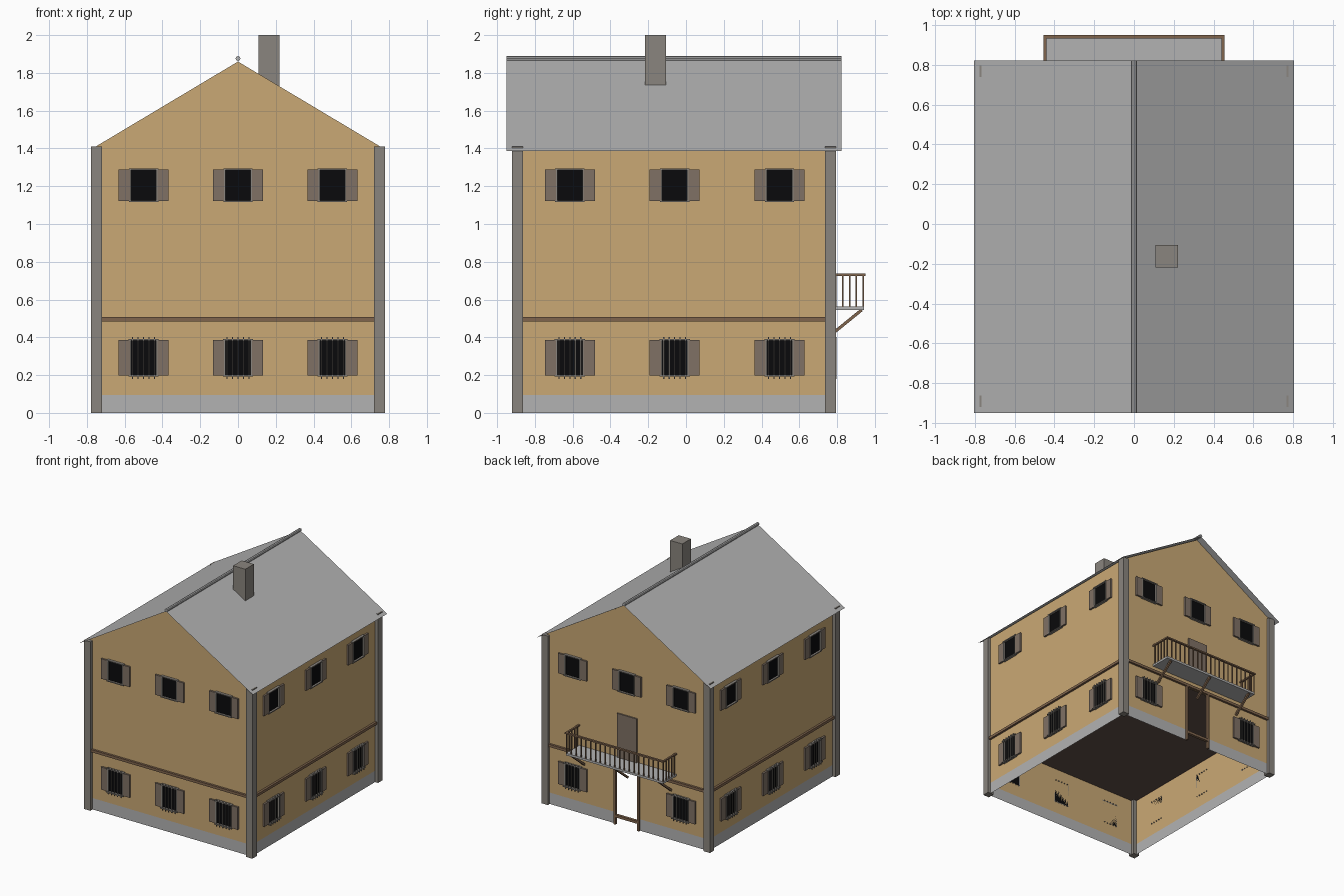
import bpy, bmesh, math
from mathutils import Vector

if "Cube" in bpy.data.objects:
    bpy.data.objects.remove(bpy.data.objects["Cube"])


def mat(name, r, g, b):
    m = bpy.data.materials.new(name)
    m.diffuse_color = (r, g, b, 1)
    m.use_nodes = True
    m.node_tree.nodes["Principled BSDF"].inputs["Base Color"].default_value = m.diffuse_color
    return m


TAN = mat("ochre plaster", .59, .395, .178)
GREY = mat("light grey", .45, .45, .45)
STONE = mat("stone grey", .255, .235, .21)
SHUT = mat("shutter brown", .215, .165, .13)
WOOD = mat("wood brown", .216, .13, .075)
BLACK = mat("dark glass", .003, .003, .0035)
FLOOR = mat("floor brown", .12, .08, .066)
parts = {}

# Walls as local frames: origin, sideways direction, outward normal, half width
WX, Y0, Y1, MID = .75, -.89, .77, -.06
WALLS = {
    "front": (Vector((0, Y0, 0)), Vector((1, 0, 0)), Vector((0, -1, 0)), .75),
    "right": (Vector((WX, MID, 0)), Vector((0, 1, 0)), Vector((1, 0, 0)), .83),
    "back": (Vector((0, Y1, 0)), Vector((-1, 0, 0)), Vector((0, 1, 0)), .75),
    "left": (Vector((-WX, MID, 0)), Vector((0, -1, 0)), Vector((-1, 0, 0)), .83),
}


def bm_for(name, m):
    if name not in parts:
        parts[name] = (bmesh.new(), [m])
    return parts[name][0]


def hexa(name, m, f, a, b):
    """Box between local corners a and b, mapped to the world by f."""
    bm = bm_for(name, m)
    v = [bm.verts.new(f(Vector((x, y, z)))) for x in (a[0], b[0])
         for y in (a[1], b[1]) for z in (a[2], b[2])]
    fs = [bm.faces.new([v[i] for i in q]) for q in
          ((0, 1, 3, 2), (4, 6, 7, 5), (0, 4, 5, 1), (2, 3, 7, 6), (0, 2, 6, 4), (1, 5, 7, 3))]
    bmesh.ops.recalc_face_normals(bm, faces=fs)


def box(name, m, a, b):
    hexa(name, m, lambda p: p, a, b)


def wbox(name, m, wall, u0, u1, z0, z1, d0, d1):
    """Box on a wall: u sideways, d outward."""
    o, u, n, _ = WALLS[wall]
    hexa(name, m, lambda p: o + u * p.x + n * p.y + Vector((0, 0, p.z)),
         (u0, d0, z0), (u1, d1, z1))


# Wall shell: plaster above, grey plinth below, doorway left open in the back
bm = bm_for("walls", TAN)
parts["walls"][1].append(GREY)
for name, (o, u, n, h) in WALLS.items():
    prof = [(-h, 0), (h, 0), (h, 1.412), (-h, 1.412)]
    if name == "back":
        prof[1:1] = [(-.1, 0), (-.1, .48), (.1, .48), (.1, 0)]
    if name in ("front", "back"):
        prof.insert(-1, (0, 1.86))
    bm.faces.new([bm.verts.new(o + u * a + Vector((0, 0, z))) for a, z in prof])
bmesh.ops.triangulate(bm, faces=bm.faces[:])
bmesh.ops.bisect_plane(bm, geom=bm.verts[:] + bm.edges[:] + bm.faces[:],
                       plane_co=(0, 0, .095), plane_no=(0, 0, 1))
for f in bm.faces:
    f.material_index = int(f.calc_center_median().z < .095)

# Intermediate floor
bm = bm_for("floor", FLOOR)
bm.faces.new([bm.verts.new((x, y, .49)) for x, y in
              ((-WX, Y0), (-WX, Y1), (WX, Y1), (WX, Y0))])

# Corner posts
for sx in (-1, 1):
    for y in (-.92, .737):
        box("corner_posts", STONE, (sx * .72, y, 0), (sx * .777, y + .058, 1.41))

# Thin roof slopes, ridge roll and chimney
bm = bm_for("roof", GREY)
for s in (-1, 1):
    bm.faces.new([bm.verts.new(p) for p in
                  ((0, -s * .95 if s > 0 else -.95, 1.868), (s * .803, -.95, 1.387),
                   (s * .803, .822, 1.387), (0, .822, 1.868))][::s])
bm = bm_for("ridge_roll", GREY)
ends = [[bm.verts.new((.013 * math.cos(i * math.pi / 4), y, 1.876 + .013 * math.sin(i * math.pi / 4)))
         for i in range(8)] for y in (-.95, .822)]
for i in range(8):
    j = (i + 1) % 8
    bm.faces.new((ends[0][i], ends[0][j], ends[1][j], ends[1][i]))
for e in ends:
    bm.faces.new(e)
bmesh.ops.recalc_face_normals(bm, faces=bm.faces[:])
box("chimney", STONE, (.108, -.218, 1.7), (.22, -.105, 2.0))


# Window with frame, sill, two shutters and optional bars
def window(wall, u, z0, z1, barred):
    w = .066
    wbox("window_panes", BLACK, wall, u - w, u + w, z0, z1, 0, .006)
    for s in (-1, 1):
        wbox("window_frames", STONE, wall, u + s * w, u + s * (w + .007), z0 - .005, z1 + .005, 0, .02)
        wbox("shutters", SHUT, wall, u + s * (w + .007), u + s * .132, z0 - .003, z1 + .002, .002, .017)
    for z in (z0 - .008, z1):
        wbox("window_frames", STONE, wall, u - w - .012, u + w + .012, z, z + .008, 0, .022)
    if not barred:
        return
    for z in (z0 - .008, z1 + .002):
        wbox("window_bars", STONE, wall, u - .08, u + .08, z, z + .006, .022, .028)
    for i in range(5):
        b = u + (i - 2) * .029
        wbox("window_bars", STONE, wall, b - .003, b + .003, z0 - .02, z1 + .018, .022, .028)
        for z in (z0 - .008, z1 + .004):
            wbox("window_bars", STONE, wall, b - .003, b + .003, z, z + .006, -.008, .022)


for wall in WALLS:
    step = .5 if wall in ("front", "back") else .555
    for k in (-1, 0, 1):
        window(wall, k * step, 1.125, 1.287, False)
        if not (wall == "back" and k == 0):
            window(wall, k * step, .2, .383, True)
    # Wooden band between the storeys
    h = WALLS[wall][3] - .02
    wbox("storey_band", WOOD, wall, -h, h, .485, .507, 0, .018)

# Doorway frame, threshold bar and upper balcony door
for s in (-1, 1):
    wbox("door_frame", WOOD, "back", s * .1, s * .116, 0, .485, -.005, .018)
wbox("door_frame", WOOD, "back", -.1, .1, .06, .082, -.005, .018)
wbox("balcony_door", SHUT, "back", -.092, .092, .56, .93, 0, .012)

# Balcony slab
box("balcony_slab", GREY, (-.45, Y1, .545), (.45, .943, .563))

# Balcony rail and balusters
box("balcony_rail", WOOD, (-.455, .932, .725), (.455, .95, .737))
for s in (-1, 1):
    box("balcony_rail", WOOD, (s * .44, Y1, .725), (s * .455, .932, .737))
    for i in range(4):
        y = .79 + i * .036
        box("balusters", WOOD, (s * .448 - .004, y, .56), (s * .448 + .004, y + .008, .727))
for i in range(21):
    x = -.446 + i * .0446
    box("balusters", WOOD, (x - .004, .935, .56), (x + .004, .943, .727))

# Diagonal struts under the balcony
a, b = Vector((0, Y1, .415)), Vector((0, .93, .545))
d = (b - a).normalized()
nrm = Vector((0, -d.z, d.y))
for x in (-.4, 0, .4):
    hexa("balcony_struts", WOOD,
         lambda p: a + Vector((x + p.x, 0, 0)) + d * p.y + nrm * p.z,
         (-.008, 0, -.008), (.008, (b - a).length, .008))

# Turn every collected part into an object
for name, (bm, mats) in parts.items():
    me = bpy.data.meshes.new(name)
    bm.to_mesh(me)
    bm.free()
    for m in mats:
        me.materials.append(m)
    bpy.context.collection.objects.link(bpy.data.objects.new(name, me))
